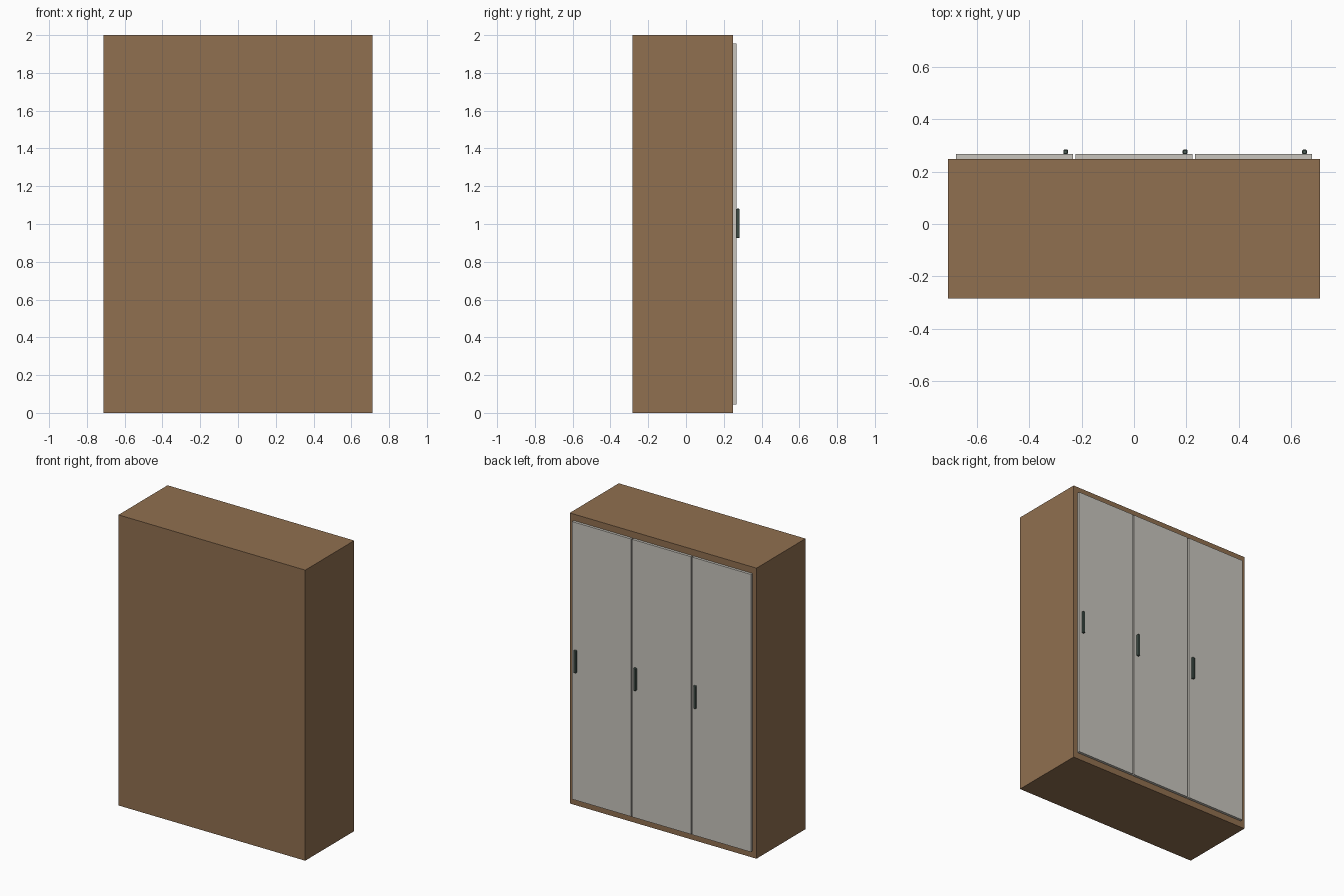
import bpy

if "Cube" in bpy.data.objects:
    bpy.data.objects.remove(bpy.data.objects["Cube"])


def material(name, color):
    m = bpy.data.materials.new(name)
    m.diffuse_color = (*color, 1)
    m.use_nodes = True
    m.node_tree.nodes["Principled BSDF"].inputs["Base Color"].default_value = m.diffuse_color
    return m


def box(name, size, center, mat, bevel=0):
    bpy.ops.mesh.primitive_cube_add(size=1, location=center)
    o = bpy.context.object
    o.name = name
    o.scale = size
    bpy.ops.object.transform_apply(location=False, rotation=False, scale=True)
    o.data.materials.append(mat)
    if bevel:
        mod = o.modifiers.new("edge_bevel", 'BEVEL')
        mod.width = bevel
        mod.segments = 1
    return o


wood = material("wood", (0.28, 0.16, 0.08))
panel = material("door_panel", (0.58, 0.56, 0.51))
metal = material("handle_metal", (0.08, 0.12, 0.10))

# Wardrobe body
box("body", (1.422, 0.533, 2.0), (0, -0.0178, 1.0), wood)

# Three doors on the +y face, each with a vertical handle near its +x edge
for i, label in enumerate(("left", "middle", "right")):
    x = (i - 1) * 0.4563
    box(f"door_{label}", (0.4474, 0.0178, 1.911), (x, 0.2577, 1.0), panel)
    box(f"handle_{label}", (0.0178, 0.0178, 0.156), (x + 0.195, 0.2755, 1.003), metal, 0.003)
